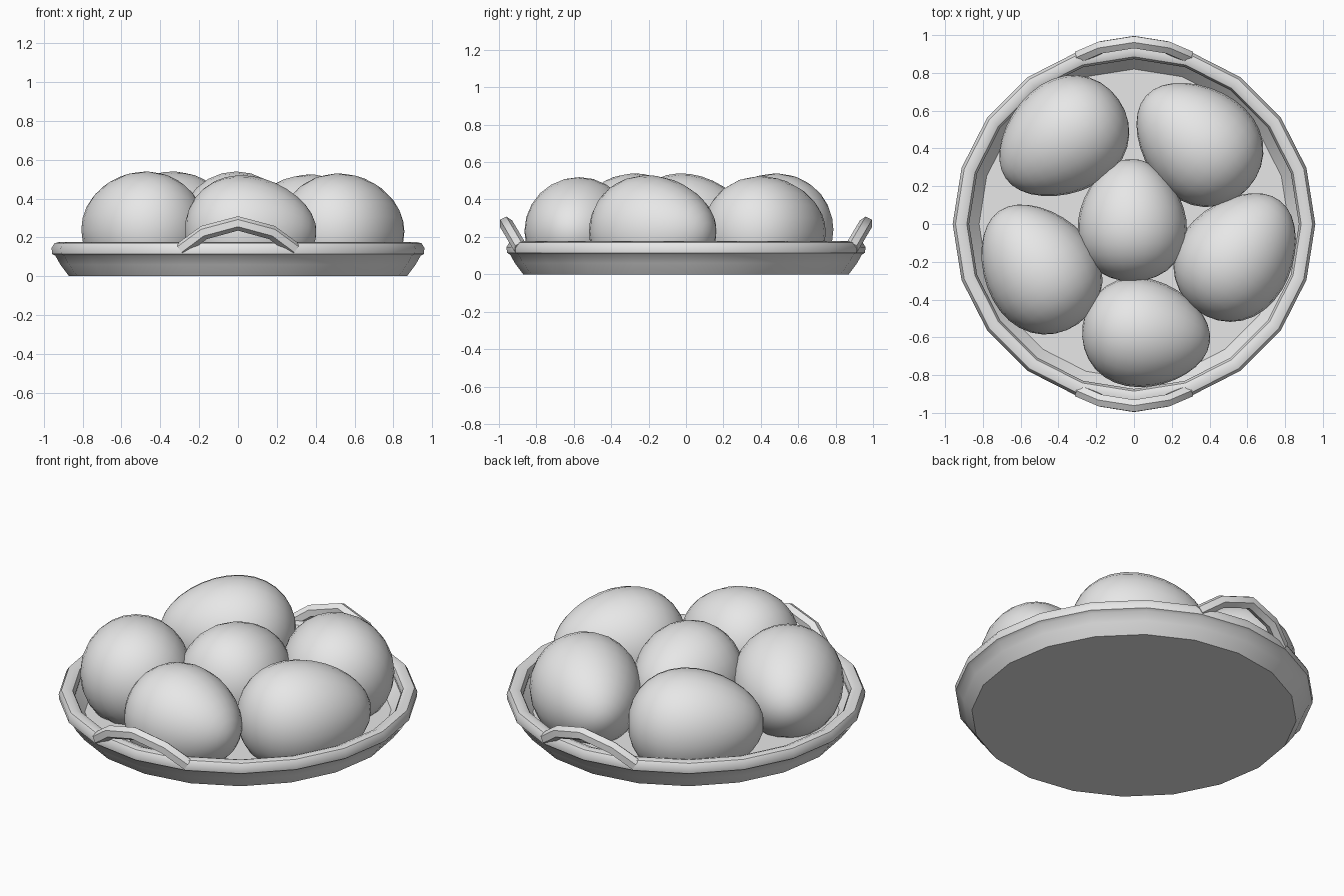
import bpy, bmesh, math
from mathutils import Vector

if "Cube" in bpy.data.objects:
    bpy.data.objects.remove(bpy.data.objects["Cube"])

grey = bpy.data.materials.new("plain grey")
grey.diffuse_color = (0.8, 0.8, 0.8, 1)
grey.use_nodes = True
grey.node_tree.nodes["Principled BSDF"].inputs["Base Color"].default_value = grey.diffuse_color


def finish(name, bm, angle):
    bmesh.ops.recalc_face_normals(bm, faces=bm.faces)
    mesh = bpy.data.meshes.new(name)
    bm.to_mesh(mesh)
    bm.free()
    ob = bpy.data.objects.new(name, mesh)
    bpy.context.collection.objects.link(ob)
    mesh.materials.append(grey)
    bpy.ops.object.select_all(action='DESELECT')
    ob.select_set(True)
    bpy.context.view_layer.objects.active = ob
    bpy.ops.object.shade_smooth_by_angle(angle=math.radians(angle))
    return ob


def bridge(bm, a, b):
    n = len(a)
    for i in range(n):
        bm.faces.new((a[i], a[(i + 1) % n], b[(i + 1) % n], b[i]))


# Round tray: 20-sided turned profile with a rolled rim
SIDES = 20
FLOOR = 0.04
profile = [(0.87, 0), (0.915, 0.06), (0.94, 0.105), (0.957, 0.115), (0.96, 0.145),
           (0.945, 0.17), (0.915, 0.177), (0.885, 0.165), (0.873, 0.14),
           (0.88, 0.11), (0.82, FLOOR)]
bm = bmesh.new()
rings = [[bm.verts.new((r * math.cos(k * math.tau / SIDES), r * math.sin(k * math.tau / SIDES), z))
          for k in range(SIDES)] for r, z in profile]
for a, b in zip(rings, rings[1:]):
    bridge(bm, a, b)
bm.faces.new(rings[0])
bm.faces.new(rings[-1])
finish("tray", bm, 40)


# Arched handles: six-sided tube leaning outward, front and back
def handle(name, side):
    half = [(0.29, 0.885, 0.14), (0.175, 0.935, 0.225), (0, 0.963, 0.272)]
    path = [Vector((-x, y, z)) for x, y, z in half] + [Vector(p) for p in half[1::-1]]
    lean = Vector((0, 0.46, 0.89))              # direction the arch rises in
    out = Vector((1, 0, 0)).cross(lean)         # across the arch plane
    bm = bmesh.new()
    tube = []
    for i, p in enumerate(path):
        t = (path[min(i + 1, 4)] - path[max(i - 1, 0)]).normalized()
        u = out.cross(t).normalized()
        w = t.cross(u)
        tube.append([])
        for k in range(6):
            a = (k + 0.5) * math.tau / 6
            v = p + 0.037 * (u * math.cos(a) + w * math.sin(a))
            tube[-1].append(bm.verts.new((v.x, v.y * side, v.z)))
    for a, b in zip(tube, tube[1:]):
        bridge(bm, a, b)
    bm.faces.new(tube[0])
    bm.faces.new(tube[-1])
    finish(name, bm, 40)


handle("front_handle", -1)
handle("back_handle", 1)


# Eggs lying on the tray; the underside is flattened just below the floor
def egg(name, x, y, heading, length, width, top):
    bm = bmesh.new()
    bmesh.ops.create_uvsphere(bm, u_segments=24, v_segments=16, radius=1)
    c, s = math.cos(math.radians(heading)), math.sin(math.radians(heading))
    for v in bm.verts:
        u = v.co.z
        taper = (1 - 0.15 * u) * width / 2 / 1.011
        along, across = u * length / 2, v.co.x * taper
        height = v.co.y * taper + top - width / 2
        v.co = (x + along * c - across * s, y + along * s + across * c,
                max(height, FLOOR - 0.02))
    finish(name, bm, 60)


egg("front_egg", 0.065, -0.58, -8, 0.68, 0.58, 0.52)
egg("middle_egg", -0.01, 0.02, 91, 0.65, 0.58, 0.54)
egg("left_egg", -0.505, -0.23, 125, 0.73, 0.60, 0.54)
egg("right_egg", 0.55, -0.165, 52, 0.73, 0.60, 0.53)
egg("back_left_egg", -0.38, 0.45, 215, 0.73, 0.60, 0.54)
egg("back_right_egg", 0.335, 0.435, 138, 0.73, 0.60, 0.525)
